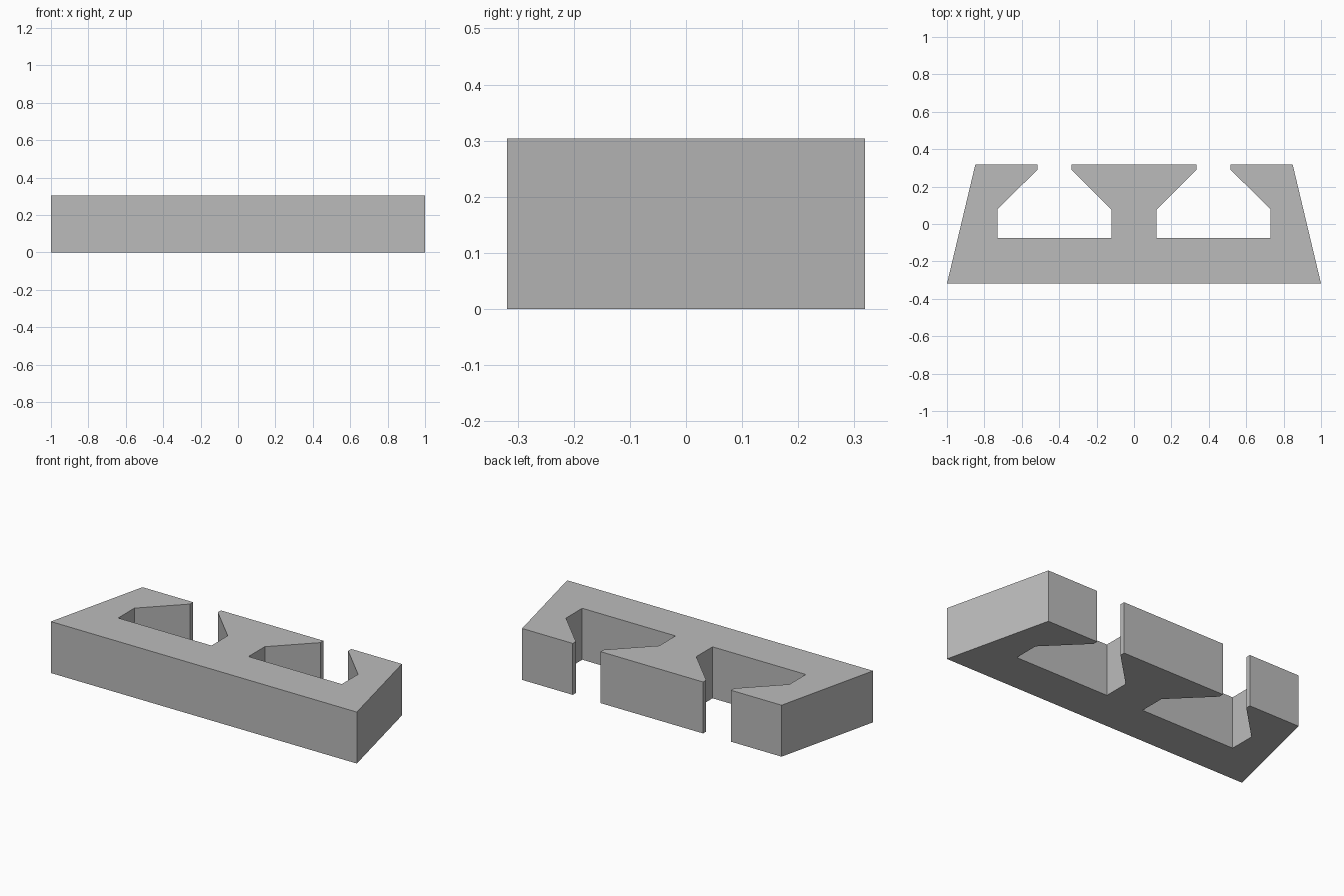
import bpy
import bmesh

HEIGHT = 0.304
BACK, FRONT = 0.319, -0.319
SLOT_X = 0.426  # centre of each T-slot

cube = bpy.data.objects.get("Cube")
if cube:
    bpy.data.objects.remove(cube, do_unlink=True)

# Plain grey material
grey = bpy.data.materials.new("plain grey")
grey.use_nodes = True
colour = (0.5, 0.5, 0.5, 1)
grey.diffuse_color = colour
grey.node_tree.nodes["Principled BSDF"].inputs["Base Color"].default_value = colour

# One side of a slot, from its mouth at the back to its floor: (half width, y)
slot_side = [(0.091, BACK), (0.091, 0.29), (0.305, 0.077), (0.305, -0.075)]

# Right half of the outline: tapered end, then around the slot
half = [(1.0, FRONT), (0.848, BACK)]
half += [(SLOT_X + w, y) for w, y in slot_side]
half += [(SLOT_X - w, y) for w, y in reversed(slot_side)]
outline = half + [(-x, y) for x, y in reversed(half)]

# Extrude the outline into the slotted block
bm = bmesh.new()
base = bm.faces.new([bm.verts.new((x, y, 0)) for x, y in outline])
top = bmesh.ops.extrude_face_region(bm, geom=[base], use_keep_orig=True)["geom"]
bmesh.ops.translate(bm, vec=(0, 0, HEIGHT),
                    verts=[v for v in top if isinstance(v, bmesh.types.BMVert)])
bmesh.ops.recalc_face_normals(bm, faces=bm.faces)

mesh = bpy.data.meshes.new("slotted_block")
bm.to_mesh(mesh)
bm.free()
mesh.materials.append(grey)
block = bpy.data.objects.new("slotted_block", mesh)
bpy.context.collection.objects.link(block)
